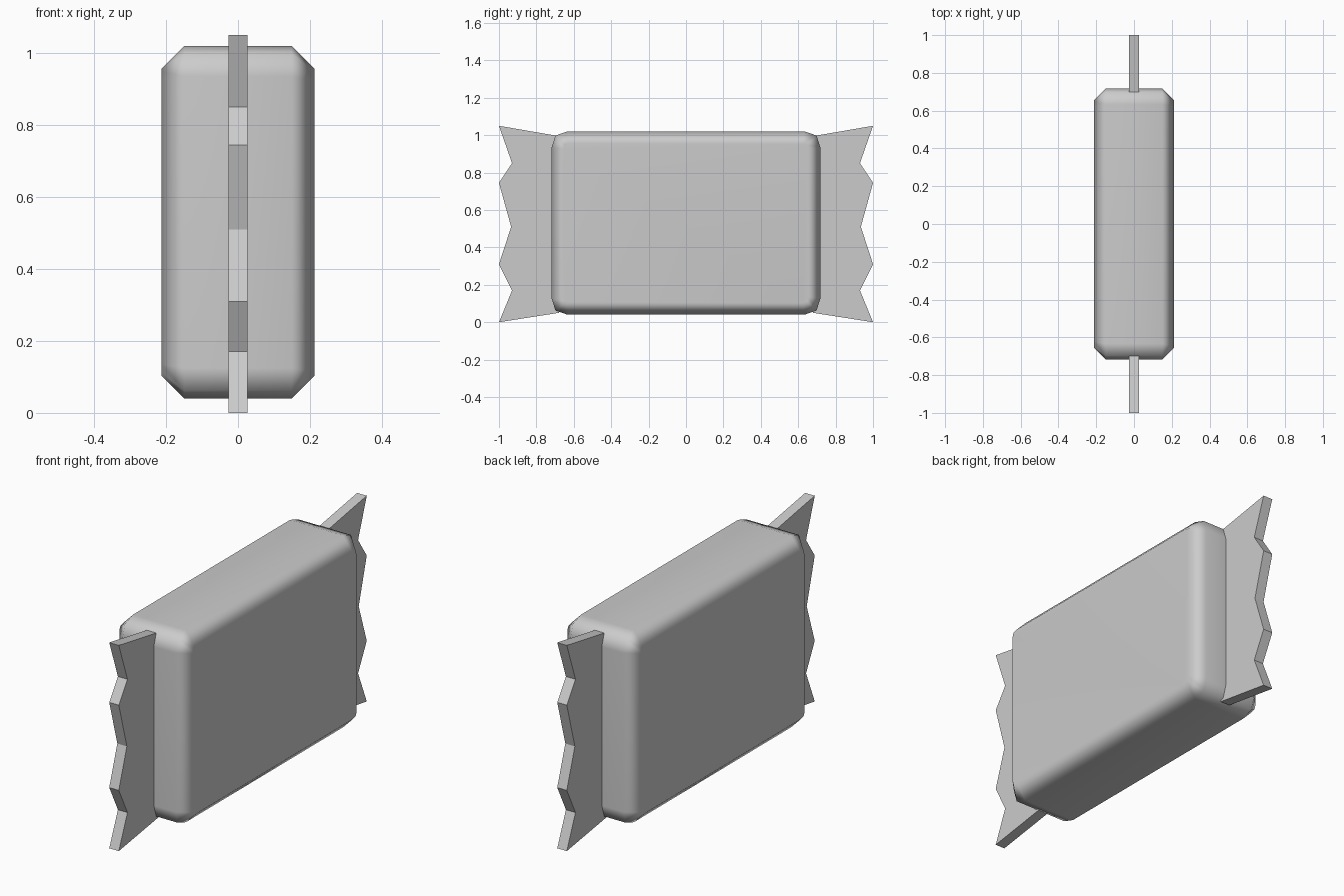
import bpy, bmesh, math

if "Cube" in bpy.data.objects:
    bpy.data.objects.remove(bpy.data.objects["Cube"])

grey = bpy.data.materials.new("plain_grey")
grey.use_nodes = True
grey.diffuse_color = (0.6, 0.6, 0.6, 1)
grey.node_tree.nodes["Principled BSDF"].inputs["Base Color"].default_value = (0.6, 0.6, 0.6, 1)


def slab(name, outline, half_x, rim=0):
    """Extrude a (y, z) outline along x, optionally chamfering both rims."""
    bm = bmesh.new()
    face = bm.faces.new([bm.verts.new((-half_x, y, z)) for y, z in outline])
    new = bmesh.ops.extrude_face_region(bm, geom=[face])["geom"]
    bmesh.ops.translate(bm, vec=(2 * half_x, 0, 0),
                        verts=[v for v in new if isinstance(v, bmesh.types.BMVert)])
    bmesh.ops.recalc_face_normals(bm, faces=bm.faces)
    if rim:
        edges = [e for e in bm.edges if abs(e.verts[0].co.x - e.verts[1].co.x) < 1e-5]
        bmesh.ops.bevel(bm, geom=edges, offset=rim, segments=1, affect='EDGES')
    mesh = bpy.data.meshes.new(name)
    bm.to_mesh(mesh)
    bm.free()
    mesh.materials.append(grey)
    obj = bpy.data.objects.new(name, mesh)
    bpy.context.collection.objects.link(obj)
    return obj


# Padded body: rounded rectangle with chamfered rims, shaded soft
half_y, low, high = 0.718, 0.04, 1.02
corner = [(0, 0.085), (0.02, 0.022), (0.085, 0)]
outline = []
for sy, base, up in ((-1, low, 1), (1, low, 1), (1, high, -1), (-1, high, -1)):
    pts = [(sy * (half_y - dy), base + up * dz) for dy, dz in corner]
    outline += pts if sy * up < 0 else pts[::-1]
body = slab("wrapper_body", outline, 0.212, 0.063)
for poly in body.data.polygons:
    poly.use_smooth = True
weighted = body.modifiers.new("soft_normals", 'WEIGHTED_NORMAL')
weighted.keep_sharp = False

# Crimped end fins with zigzag outer edges
zigzag = [(1, 1.05), (0.93, 0.85), (1, 0.745), (0.935, 0.51), (1, 0.31), (0.93, 0.17), (1, 0)]
fin = [(0.68, 0.05), (0.68, 0.995)] + zigzag
for name, side in (("front_fin", -1), ("back_fin", 1)):
    slab(name, [(side * y, z) for y, z in fin], 0.027)
